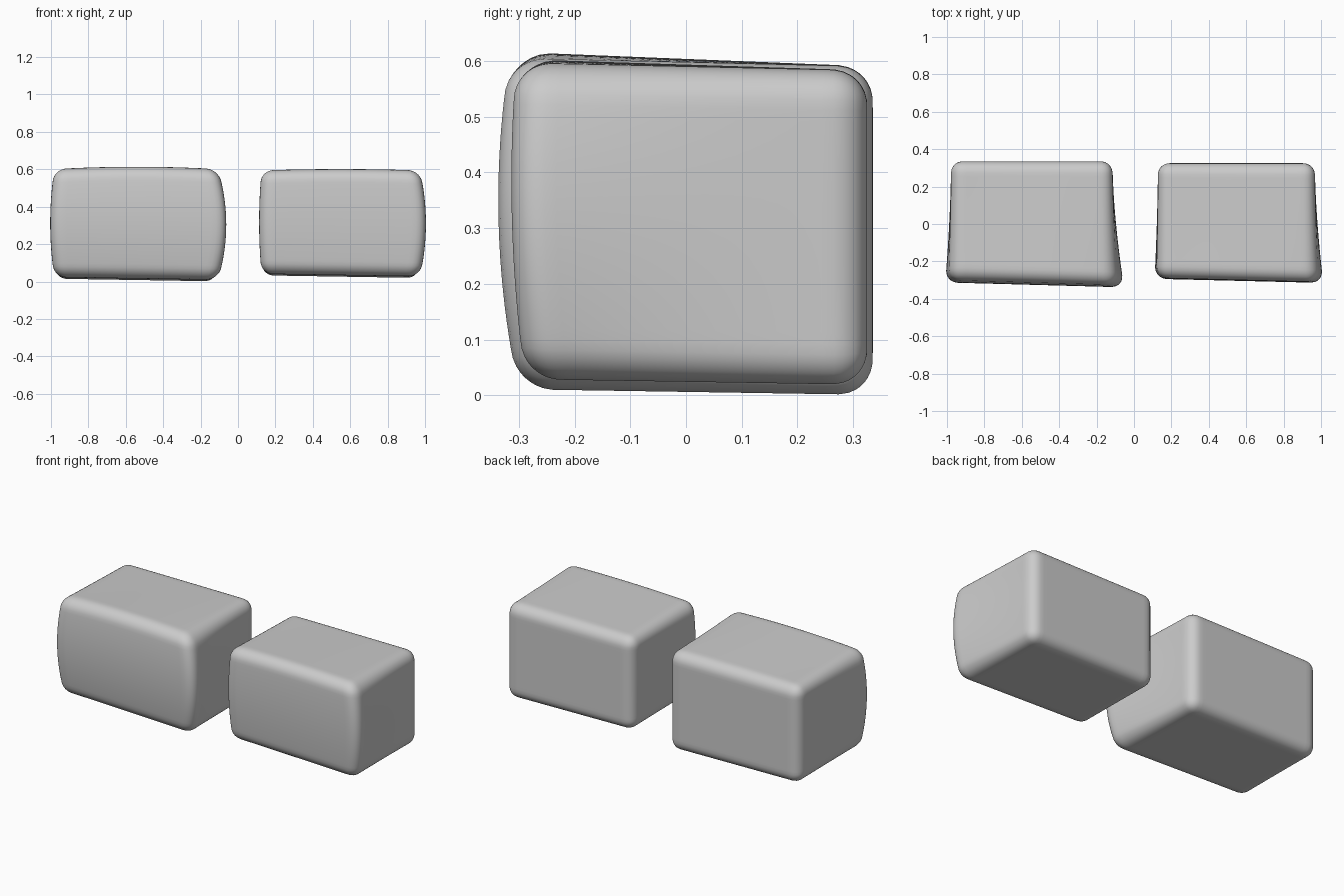
import bpy, bmesh, math
from mathutils import Vector

if "Cube" in bpy.data.objects:
    bpy.data.objects.remove(bpy.data.objects["Cube"])

R = 0.062   # edge rounding
N = 30      # grid cells per side


def block(name, lo, hi, flare_left, flare_right, swell, skew):
    """Rounded box whose front end swells outwards."""
    lo, hi = Vector(lo), Vector(hi)
    mid, half = (lo + hi) / 2, (hi - lo) / 2
    bm = bmesh.new()
    bmesh.ops.create_cube(bm, size=2)
    bmesh.ops.subdivide_edges(bm, edges=bm.edges[:], cuts=N - 1, use_grid_fill=True)
    for vert in bm.verts:
        # crowd the grid towards the edges, then round them
        p = Vector([math.sin(c * math.pi / 2) * h for c, h in zip(vert.co, half)])
        q = Vector([max(-(h - R), min(h - R, c)) for c, h in zip(p, half)])
        p = q + (p - q).normalized() * R
        u, v, w = (c / h for c, h in zip(p, half))
        front = (1 - v) / 2
        g = front ** 1.7
        # sides flare towards the front, fullest at mid height
        right = (1 + u) / 2
        p.x += g * (1 - 0.85 * w * w) * (flare_right * right - flare_left * (1 - right))
        # front face bulges and leans a little
        p.y -= front * (swell * (1 - w * w) + 0.008 * w + skew * u)
        # crowned top rising to the front, bottom tilted sideways
        top = (1 + w) / 2
        p.z += top * (0.012 * front + 0.5 * swell * front * (1 - u * u))
        p.z += (1 - top) * (0.010 * front - 0.007 * u)
        vert.co = p + mid
    bmesh.ops.recalc_face_normals(bm, faces=bm.faces[:])
    mesh = bpy.data.meshes.new(name)
    bm.to_mesh(mesh)
    bm.free()
    for f in mesh.polygons:
        f.use_smooth = True
    obj = bpy.data.objects.new(name, mesh)
    bpy.context.collection.objects.link(obj)
    return obj


block("left_block", (-0.978, -0.297, 0.007), (-0.115, 0.335, 0.590),
      0.031, 0.062, 0.028, 0.013)
block("right_block", (0.128, -0.287, 0.025), (0.967, 0.325, 0.583),
      0.018, 0.045, 0.016, 0.011)
